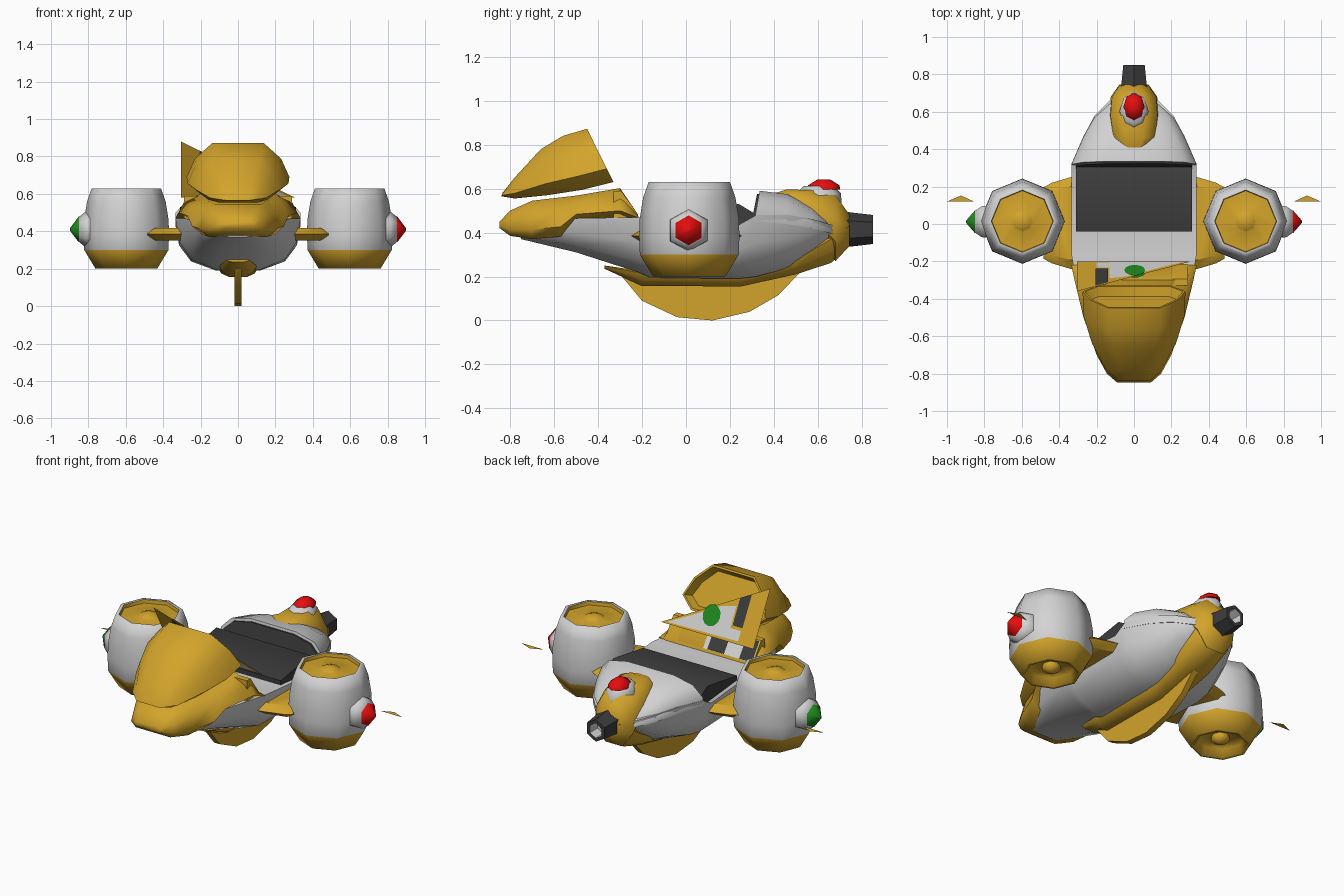
import bpy, bmesh, math
from mathutils import Vector

if "Cube" in bpy.data.objects:
    bpy.data.objects.remove(bpy.data.objects["Cube"])


def material(name, rgb):
    m = bpy.data.materials.new(name)
    m.use_nodes = True
    m.diffuse_color = (*rgb, 1)
    m.node_tree.nodes["Principled BSDF"].inputs["Base Color"].default_value = (*rgb, 1)
    return m


GOLD = material("gold", (.65, .37, .024))
WHITE = material("pale_grey", (.65, .65, .65))
DARK = material("charcoal", (.045, .045, .045))
RED = material("red", (.80, .004, .004))
GREEN = material("green", (.014, .26, .014))


def finish(name, bm, mats, rule=None, angle=50, mirror=False):
    bmesh.ops.recalc_face_normals(bm, faces=bm.faces)
    if rule:
        for f in bm.faces:
            f.material_index = rule(f.calc_center_median())
    me = bpy.data.meshes.new(name)
    bm.to_mesh(me)
    bm.free()
    for m in mats:
        me.materials.append(m)
    me.shade_smooth()
    me.set_sharp_from_angle(angle=math.radians(angle))
    ob = bpy.data.objects.new(name, me)
    bpy.context.collection.objects.link(ob)
    if mirror:
        ob.modifiers.new("mirror", 'MIRROR')
    return ob


def loft(name, rings, mats, dish=0, **kw):
    """Skin a row of equal rings; dish hollows the last end."""
    bm = bmesh.new()
    rows = [[bm.verts.new(p) for p in r] for r in rings]
    n = len(rows[0])
    for a, b in zip(rows, rows[1:]):
        for i in range(n):
            j = (i + 1) % n
            bm.faces.new((a[i], a[j], b[j], b[i]))
    bm.faces.new(rows[0])
    end = bm.faces.new(rows[-1])
    if dish:
        bmesh.ops.recalc_face_normals(bm, faces=bm.faces)
        bmesh.ops.inset_region(bm, faces=[end], thickness=.012, depth=0)
        bmesh.ops.inset_region(bm, faces=[end], thickness=.02, depth=-dish)
    return finish(name, bm, mats, **kw)


def section(shape, w, yb, zb, yt, zt):
    """Mirrored cross-section, leaning from its bottom point to its top point."""
    half = [(w * fx, yb + (yt - yb) * f, zb + (zt - zb) * f) for fx, f in shape]
    return half + [(-x, y, z) for x, y, z in reversed(half)]


def shell(name, shape, stations, mat, **kw):
    """Stations are (y, half width, bottom, top)."""
    return loft(name, [section(shape, w, y, b, y, t) for y, w, b, t in stations], [mat], **kw)


def spin(name, profile, centre, axis, n, mats, sy=1, **kw):
    """Profile is (radius, distance along axis)."""
    rings = []
    for r, h in profile:
        ring = []
        for i in range(n):
            a = 2 * math.pi * i / n
            c, s = r * math.cos(a), r * math.sin(a)
            p = {'X': (h, s, c), 'Y': (s, h, c), 'Z': (c, s * sy, h)}[axis]
            ring.append(Vector(p) + Vector(centre))
        rings.append(ring)
    return loft(name, rings, mats, **kw)


def prism(name, outline, hw, mat, **kw):
    """Side outline (y, z) extended across x."""
    return loft(name, [[(s * hw, y, z) for y, z in outline] for s in (-1, 1)], [mat], **kw)


def plate(name, points, mat, **kw):
    bm = bmesh.new()
    bm.faces.new([bm.verts.new(p) for p in points])
    return finish(name, bm, [mat], **kw)


HULL = [(.35, 0), (.75, .2), (.94, .55), (1, 1)]
ROUND = [(.45, 0), (1, .3), (.95, .65), (.45, 1)]
KEEL = [(.45, 0), (.85, .4), (1, .85), (.7, 1)]
BONNET = [(.78, 0), (1, .25), (.9, .7), (.62, 1)]
ARCH = [(1, 0), (1, .35), (.82, .8), (.45, 1)]
COVER = [(.72, 0), (1, .25), (.84, .65), (.5, 1)]

# Main hull and tail hood
shell("hull", HULL, [
    (-.75, .13, .37, .42), (-.5, .24, .31, .465), (-.22, .325, .22, .47),
    (-.16, .335, .195, .47), (.24, .335, .19, .435), (.32, .335, .2, .48),
    (.47, .27, .24, .48), (.58, .21, .31, .46), (.68, .11, .39, .43)], WHITE, angle=60)
tail = [(.31, .335, .335, .45, .59), (.45, .46, .275, .44, .575),
        (.57, .575, .215, .42, .515), (.68, .68, .11, .39, .43)]
loft("tail_hood", [section(ARCH, w, yb, zb, yt, zt) for yb, yt, w, zb, zt in tail],
     [WHITE], angle=60)

# Dark seat and the lining under the tail hood
prism("seat", [(-.04, .44), (-.04, .485), (.24, .53), (.315, .485), (.315, .43)], .31, DARK)
loft("hood_lining", [section(ARCH, .31, .30 + d, .46, .323 + d, .575) for d in (0, .03)], [DARK])

# Lower bonnet
shell("lower_bonnet", BONNET, [
    (-.848, .09, .42, .45), (-.8, .145, .385, .5), (-.7, .2, .37, .545),
    (-.57, .245, .382, .56), (-.5, .27, .455, .568), (-.3, .318, .465, .602),
    (-.22, .335, .465, .485)], GOLD, angle=60)

# Raised bonnet cover, hollow at the back
cover = [(-.84, .565, -.835, .58, .085), (-.78, .555, -.78, .65, .15),
         (-.63, .57, -.66, .78, .225), (-.47, .595, -.56, .84, .27),
         (-.33, .63, -.45, .872, .275)]
loft("raised_cover", [section(COVER, w, yb, zb, yt, zt) for yb, zb, yt, zt, w in cover],
     [GOLD], dish=.05, angle=60)


# Tilted instrument plate, painted on both sides
def panel(name, pts, mat, lift=0):
    plate(name, [(x, -.2 - .16 * t + lift, .58 + .3 * t + lift / 2) for x, t in pts], mat)


panel("instrument_plate", [(-.305, 0), (.305, 0), (-.305, 1)], GOLD)
for side, s in (("rear", 1), ("front", -1)):
    panel("instrument_face_" + side, [(-.2, .05), (.265, .03), (.13, .24), (-.04, .52),
                                      (-.13, .58), (-.13, .22), (-.2, .22)], WHITE, s * .003)
    panel("instrument_stripe_" + side, [(-.205, .27), (-.14, .27), (-.14, .72), (-.205, .83)],
          DARK, s * .004)
    panel("instrument_dial_" + side, [(.004 + .056 * math.cos(i * math.pi / 6),
                                       .33 + .18 * math.sin(i * math.pi / 6))
                                      for i in range(12)], GREEN, s * .006)


# Striped dashboard sloping down behind the bonnet
prism("dashboard", [(-.33, .46), (-.212, .46), (-.22, .485), (-.295, .59), (-.33, .59)], .29, GOLD)


def dash(name, x0, x1, mat, lift):
    plate(name, [(x, y + lift, z + lift) for x, y, z in (
        (x0, -.22, .485), (x1, -.22, .485), (x1, -.29, .583), (x0, -.29, .583))], mat)


dash("dashboard_face", -.285, .04, WHITE, .003)
dash("dashboard_stripe_right", -.285, -.2, DARK, .006)
dash("dashboard_stripe_middle", -.1, .01, DARK, .006)

# Tail boom, keel strip and fin
shell("tail_boom", ROUND, [
    (.4, .07, .545, .578), (.46, .115, .525, .597), (.58, .132, .41, .592),
    (.68, .124, .27, .57), (.745, .078, .34, .48)], GOLD, angle=60)
shell("keel_strip", KEEL, [
    (-.37, .06, .235, .25), (-.2, .1, .157, .225), (.25, .105, .155, .205),
    (.5, .12, .21, .285), (.66, .122, .262, .39), (.745, .078, .34, .45)], GOLD, angle=60)
prism("fin", [(-.3, .21), (-.2, .09), (-.04, .015), (.12, 0), (.29, .04), (.42, .115),
              (.53, .23)], .018, GOLD)

# Exhaust tube with a lit core
spin("exhaust", [(.08, .73), (.066, .85), (.045, .85), (.042, .78)], (0, 0, .414), 'Y', 6,
     [DARK, WHITE], angle=30, rule=lambda c: int(c.y < .83 and math.hypot(c.x, c.z - .414) < .05))
spin("exhaust_core", [(.022, .775), (.018, .79)], (0, 0, .414), 'Y', 6, [GREEN])

# Beacon on the boom
spin("beacon_base", [(.08, .53), (.077, .58), (.05, .612)], (0, .603, 0), 'Z', 8, [WHITE],
     sy=1.32, angle=70)
spin("beacon_lamp", [(.057, .596), (.055, .615), (.022, .642)], (0, .627, 0), 'Z', 8, [RED],
     sy=1.3, angle=70)

# Engine pods: gold base and recessed gold ends with hubs
pod = [(.015, .205), (.05, .225), (.05, .25), (.135, .25), (.145, .2), (.165, .2),
       (.225, .3), (.228, .38), (.226, .46), (.21, .56), (.185, .63), (.166, .63),
       (.163, .61), (.06, .61), (.05, .618), (.015, .629)]


def pod_colour(c):
    inner = math.hypot(c.x - .597, c.y - .015) < .155
    return int(not (c.z < .3 or inner))


spin("engine_pod", pod, (.597, .015, 0), 'Z', 8, [GOLD, WHITE], rule=pod_colour,
     mirror=True, angle=80)

# Struts with sharp leading and trailing edges
loft("strut", [[(x, .005 + ky * y, .385 + kz * z) for y, z in
                ((-.25, 0), (-.2, .033), (.2, .033), (.25, 0), (.2, -.033), (-.2, -.033))]
               for x, ky, kz in ((.28, 1.03, 1), (.34, .98, 1), (.44, .86, 1), (.485, .76, .3))],
     [GOLD], mirror=True, angle=30)

# Side lamps, red on the left and green on the right
spin("lamp_base", [(.098, .79), (.095, .815), (.066, .852)], (0, .012, .41), 'X', 6,
     [WHITE], mirror=True, angle=70)
for side, s, mat in (("left", 1, RED), ("right", -1, GREEN)):
    spin(side + "_lamp", [(.07, s * .835), (.068, s * .852), (.008, s * .897)],
         (0, .012, .41), 'X', 6, [mat], angle=80)

# Small flat side vanes
plate("side_vane", [(.855, .12, .39), (1, .12, .39), (.925, .152, .39)], GOLD, mirror=True)
